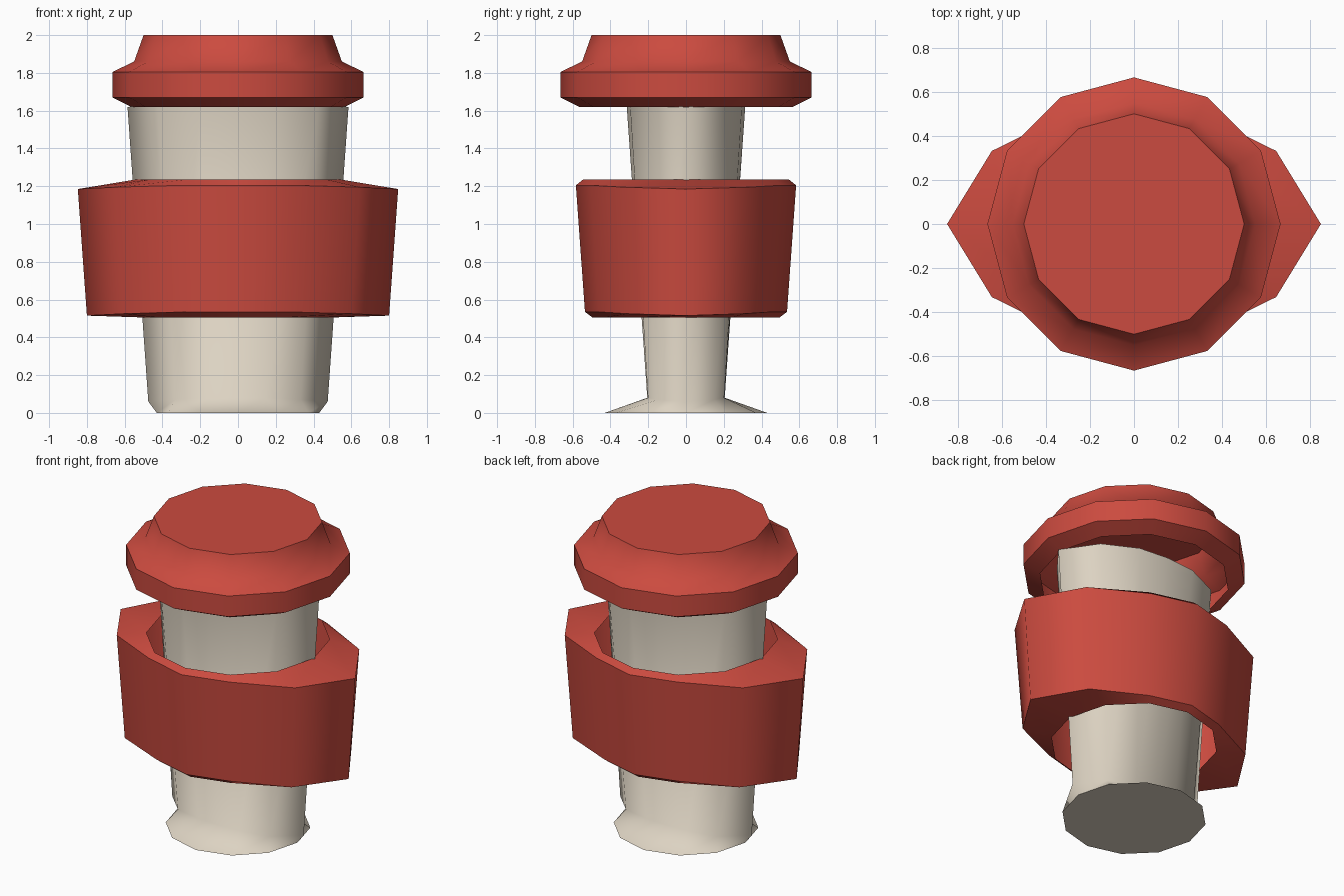
import bpy, bmesh
from math import cos, sin, pi

cube = bpy.data.objects.get("Cube")
if cube:
    bpy.data.objects.remove(cube, do_unlink=True)

SIDES = 12


def material(name, rgb):
    mat = bpy.data.materials.new(name)
    mat.use_nodes = True
    mat.diffuse_color = (*rgb, 1)
    mat.node_tree.nodes["Principled BSDF"].inputs["Base Color"].default_value = (*rgb, 1)
    return mat


def squeeze(step, r, push):
    """Point of a ring, with pushes given for 0, 30, 60 and 90 degrees, mirrored all round."""
    a = 2 * pi * step / SIDES
    quarter = step % 6
    dx, dy, dz = push[min(quarter, 6 - quarter)] if step % 6 != 3 else push[3]
    x, y = r * cos(a), r * sin(a)
    sx = 1 if x > 0.001 else -1
    sy = 1 if y > 0.001 else -1
    return x + sx * dx, y + sy * dy, dz


def shell(name, mat, rings, push, cap_low=False, cap_high=False):
    """Stack of rings (radius, height, pushed, crisp) joined by smooth faces."""
    bm = bmesh.new()
    loops = []
    for r, z, pushed, crisp in rings:
        loop = []
        for i in range(SIDES):
            x, y, dz = squeeze(i, r, push if pushed else NO_PUSH)
            loop.append(bm.verts.new((x, y, z + dz)))
        loops.append(loop)
    for low, high in zip(loops, loops[1:]):
        for i in range(SIDES):
            j = (i + 1) % SIDES
            bm.faces.new((low[i], low[j], high[j], high[i]))
    if cap_low:
        bm.faces.new(loops[0][::-1])
    if cap_high:
        bm.faces.new(loops[-1])
    for f in bm.faces:
        f.smooth = True
    for loop, ring in zip(loops, rings):
        if ring[3]:
            for i in range(SIDES):
                edge = bm.edges.get((loop[i], loop[(i + 1) % SIDES]))
                edge.smooth = False
    mesh = bpy.data.meshes.new(name)
    bm.to_mesh(mesh)
    bm.free()
    mesh.materials.append(mat)
    obj = bpy.data.objects.new(name, mesh)
    bpy.context.collection.objects.link(obj)
    return obj


NO_PUSH = [(0, 0, 0)] * 4
PINCHED = [(0, 0, 0), (-0.08, -0.09, 0.01), (-0.09, -0.21, 0.02), (0, -0.27, 0.02)]
POINTED = [(0.265, 0, -0.02), (0.14, 0.04, -0.01), (0, 0, 0), (0, 0, 0)]

red = material("warm red", (0.60, 0.07, 0.05))
cream = material("cream", (0.72, 0.65, 0.54))

# Pinched cup body on a round foot
shell("cup_body", cream,
      [(0.43, 0, False, True), (0.475, 0.06, True, False), (0.585, 1.62, True, False)],
      PINCHED, cap_low=True)

# Hollow sleeve, drawn out to a point on each side
shell("cup_sleeve", red,
      [(0.495, 0.505, False, False), (0.535, 0.535, True, True),
       (0.583, 1.205, True, True), (0.545, 1.235, False, False)], POINTED)

# Round hollow lid
shell("cup_lid", red,
      [(0.565, 1.62, False, False), (0.665, 1.67, False, True), (0.665, 1.805, False, True),
       (0.55, 1.86, False, False), (0.5, 2.0, False, True)], NO_PUSH, cap_high=True)
